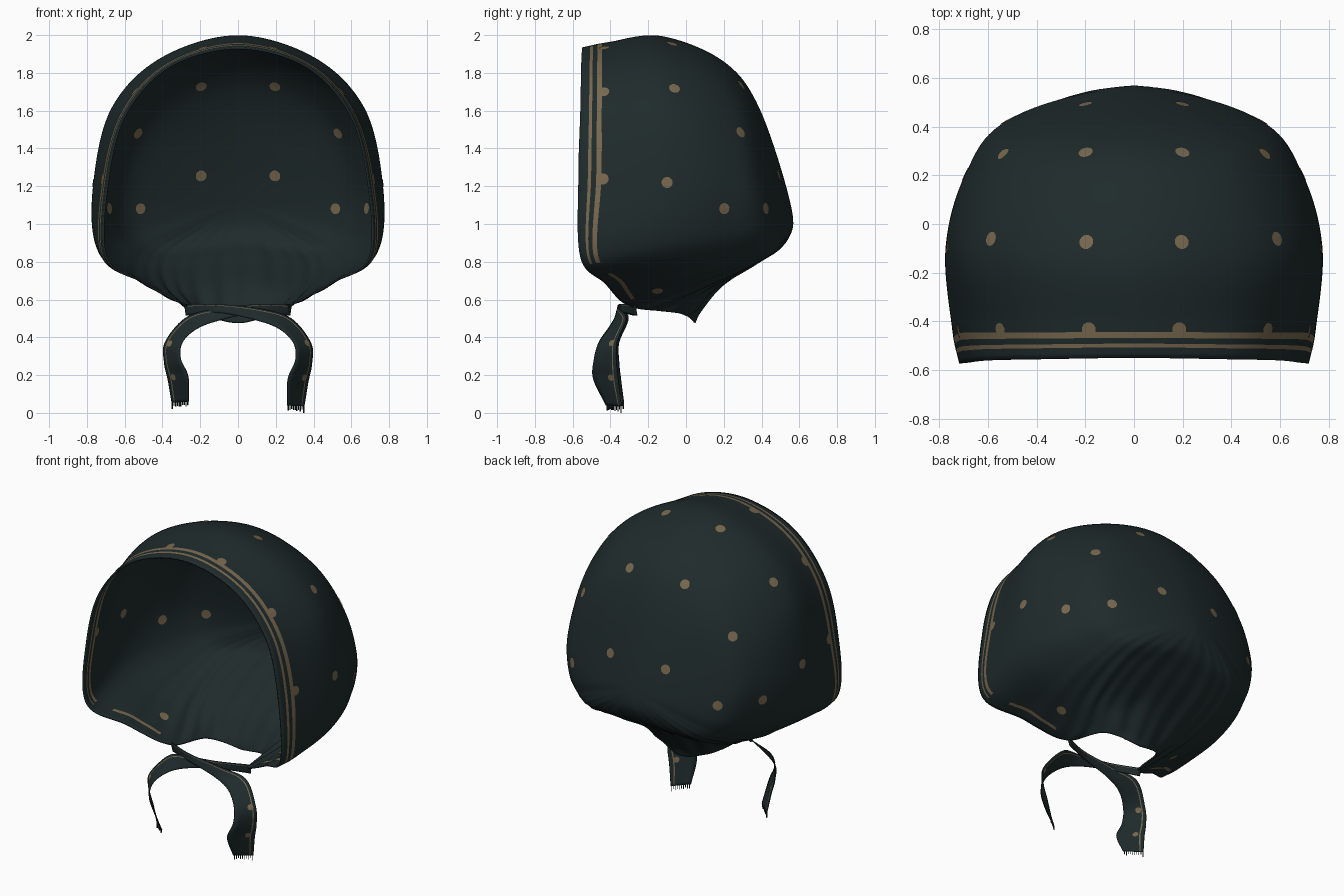
import bpy, bmesh, math, random
from mathutils import Vector
from mathutils.bvhtree import BVHTree

if "Cube" in bpy.data.objects:
    bpy.data.objects.remove(bpy.data.objects["Cube"])

random.seed(3)
THICK = 0.01


def material(name, rgb):
    m = bpy.data.materials.new(name)
    m.diffuse_color = (*rgb, 1)
    m.use_nodes = True
    m.node_tree.nodes["Principled BSDF"].inputs["Base Color"].default_value = m.diffuse_color
    return m


cloth = material("dark teal cloth", (0.0135, 0.0235, 0.0245))
tan = material("tan print", (0.185, 0.137, 0.077))


def spline(p0, p1, p2, p3, t):
    """Catmull-Rom point between p1 and p2."""
    return 0.5 * (2 * p1 + (p2 - p0) * t + (2 * p0 - 5 * p1 + 4 * p2 - p3) * t * t
                  + (3 * p1 - p0 - 3 * p2 + p3) * t ** 3)


def make_object(name, bm, mats):
    me = bpy.data.meshes.new(name)
    bm.to_mesh(me)
    ob = bpy.data.objects.new(name, me)
    bpy.context.collection.objects.link(ob)
    for m in mats:
        me.materials.append(m)
    return ob


def smooth(ob):
    bpy.ops.object.select_all(action='DESELECT')
    ob.select_set(True)
    bpy.context.view_layer.objects.active = ob
    bpy.ops.object.shade_smooth_by_angle(angle=math.radians(50))


def solidify(ob, thick, offset):
    mod = ob.modifiers.new("thickness", 'SOLIDIFY')
    mod.thickness, mod.offset = thick, offset


# Hood cross-sections, front rim to back: half loops from top centre to bottom centre
HALF = [
    [(0, -.55, 1.935), (.36, -.555, 1.84), (.595, -.56, 1.59), (.69, -.57, 1.25), (.703, -.56, .825),
     (.5, -.43, .685), (.28, -.3, .565), (.2, -.03, .525), (0, .05, .475)],
    [(0, -.41, 1.963), (.375, -.41, 1.855), (.615, -.41, 1.605), (.722, -.41, 1.24), (.73, -.43, .84),
     (.53, -.3, .7), (.31, -.2, .58), (.22, .03, .57), (0, .08, .54)],
    [(0, -.13, 1.995), (.41, -.12, 1.875), (.67, -.11, 1.61), (.765, -.1, 1.22), (.75, -.1, .9),
     (.58, -.02, .745), (.4, .05, .67), (.25, .12, .65), (0, .2, .68)],
    [(0, .2, 1.86), (.38, .2, 1.745), (.6, .2, 1.5), (.69, .2, 1.2), (.67, .2, .95),
     (.55, .27, .83), (.42, .32, .78), (.25, .37, .79), (0, .4, .81)],
    [(0, .39, 1.61), (.28, .39, 1.52), (.45, .39, 1.36), (.515, .415, 1.15), (.495, .44, 1.0),
     (.43, .46, .93), (.34, .49, .89), (.18, .52, .9), (0, .54, .92)],
]
POLE = Vector((0, .555, 1.1))
SEG = 12
COUNT = 16 * SEG


def full_loop(half):
    pts = [Vector(p) for p in half]
    pts += [Vector((-p.x, p.y, p.z)) for p in pts[-2:0:-1]]
    return [spline(pts[i - 1], pts[i], pts[(i + 1) % 16], pts[(i + 2) % 16], k / SEG)
            for i in range(16) for k in range(SEG)]


loops = [full_loop(h) for h in HALF]
steps = [0, .17, .35, .48, .66, .82] + [1 + k / 10 for k in range(40)]


def hood_point(j, v):
    chain = [2 * loops[0][j] - loops[1][j]] + [lp[j] for lp in loops]
    chain += [POLE, loops[-1][(j + COUNT // 2) % COUNT]]
    i = int(v)
    return spline(*chain[i:i + 4], v - i)


def is_stripe(ring, along):
    """Two stripes over the crown and sides, one short stripe under the jaw."""
    return ring in (2, 4) and along < 4.1 or ring == 4 and 4.5 < along < 5.6


# Hood shell with stripes running beside the face rim
bm = bmesh.new()
rings = [[bm.verts.new(hood_point(j, v)) for j in range(COUNT)] for v in steps]
for r in range(len(rings) - 1):
    for j in range(COUNT):
        k = (j + 1) % COUNT
        f = bm.faces.new((rings[r][j], rings[r][k], rings[r + 1][k], rings[r + 1][j]))
        f.material_index = int(is_stripe(r, min(j, COUNT - 1 - j) / SEG))
tip = bm.verts.new(POLE)
for j in range(COUNT):
    bm.faces.new((rings[-1][j], rings[-1][(j + 1) % COUNT], tip))
bm.normal_update()
if tip.normal.y < 0:
    bmesh.ops.reverse_faces(bm, faces=bm.faces[:])
    bm.normal_update()

# Gathered folds fanning out from the neck
moves = []
for v, ring in zip(steps, rings):
    for j, vert in enumerate(ring):
        a = j / SEG
        side = max(0, min(1, (min(a, 16 - a) - 4.8) / 1.2))
        w = side * max(0, min(1, (4.7 - v) / 2.7)) * min(1, 0.2 + v)
        fold = math.sin(a * 12.3) + 0.6 * math.sin(a * 7.1 + 1)
        moves.append((vert, vert.normal * (0.005 * w * fold)))
for vert, d in moves:
    vert.co += d
bm.normal_update()
hood_tree = BVHTree.FromBMesh(bm)
hood = make_object("hood", bm, [cloth, tan])
bm.free()
solidify(hood, THICK, -1)
smooth(hood)

# Tie ribbon: pairs of edge points from the neck corner across to the loose end
TIE = [((.285, -.27, .575), (.275, -.26, .515)), ((.1, -.34, .575), (.1, -.345, .53)),
       ((-.12, -.34, .55), (-.1, -.37, .49)), ((-.28, -.305, .5), (-.22, -.4, .445)),
       ((-.385, -.355, .37), (-.295, -.45, .37)), ((-.39, -.355, .26), (-.305, -.475, .28)),
       ((-.37, -.345, .16), (-.265, -.478, .18)), ((-.35, -.33, .035), (-.26, -.41, .04))]
ACROSS = [0, .14, .19, .5, .8, 1]


def edge_points(side):
    p = [Vector(t[side]) for t in TIE]
    p = [2 * p[0] - p[1]] + p + [2 * p[-1] - p[-2]]
    out = [spline(*p[i:i + 4], k / 8) for i in range(len(TIE) - 1) for k in range(8)]
    return out + [p[-2]]


def build_tie(name, sign, forward, raise_end):
    bm = bmesh.new()

    def place(p):
        low = max(0, min(1, (.45 - p.z) / .4))
        return Vector((p.x * sign, p.y - forward, p.z + raise_end * low))

    rows = [[bm.verts.new(place(a.lerp(b, t))) for t in ACROSS]
            for a, b in zip(edge_points(0), edge_points(1))]
    for r0, r1 in zip(rows, rows[1:]):
        for c in range(len(ACROSS) - 1):
            f = bm.faces.new((r0[c], r0[c + 1], r1[c + 1], r1[c]))
            f.material_index = int(c == 1)
    # Frayed threads at the loose end
    a, b = rows[-1][0].co.copy(), rows[-1][-1].co.copy()
    for k in range(10):
        p = a.lerp(b, (k + .1) / 10)
        q = a.lerp(b, (k + .45) / 10)
        drop = Vector((0, 0, random.uniform(.016, .028) if k else .035))
        bm.faces.new([bm.verts.new(c) for c in (p, q, q - drop, p - drop)])
    bm.normal_update()
    tree = BVHTree.FromBMesh(bm)
    ob = make_object(name, bm, [cloth, tan])
    bm.free()
    solidify(ob, 0.006, 0)
    smooth(ob)
    return tree


# The strand ending on the -x side hangs slightly higher
left_tree = build_tie("left_tie", 1, 0, 0.02)
right_tree = build_tie("right_tie", -1, 0.012, 0)


def add_dot(bm, tree, seed, radius, offsets):
    """Thin round patches laid on both sides of a surface."""
    p, n, _, _ = tree.find_nearest(Vector(seed))
    u = n.orthogonal().normalized()
    w = n.cross(u)
    for off in offsets:
        ring = []
        for k in range(12):
            a = k * math.tau / 12
            q, m, _, _ = tree.find_nearest(p + (u * math.cos(a) + w * math.sin(a)) * radius)
            ring.append(bm.verts.new(q + m * off))
        if off < 0:
            ring.reverse()
        mid = bm.verts.new(p + n * off)
        for k in range(12):
            bm.faces.new((ring[k], ring[(k + 1) % 12], mid))


# Printed dots on hood and ties
DOTS = [(.2, .3, 1.74), (.2, .5, 1.26), (.53, .28, 1.48), (.51, .4, 1.08), (.71, .21, 1.08),
        (.2, -.07, 1.97), (.59, -.06, 1.72), (.77, -.1, 1.22), (.19, -.435, 1.95),
        (.55, -.435, 1.7), (.73, -.44, 1.24), (.44, -.15, .63)]
bm = bmesh.new()
for s in (1, -1):
    for x, y, z in DOTS:
        add_dot(bm, hood_tree, (x * s, y, z), 0.03, (0.003, -THICK - 0.003))
    for x, y, z in ((-.34, -.39, .19), (-.35, -.38, .36)):
        add_dot(bm, left_tree if s == 1 else right_tree, (x * s, y, z), 0.018, (0.005, -0.005))
make_object("printed_dots", bm, [tan])
bm.free()
